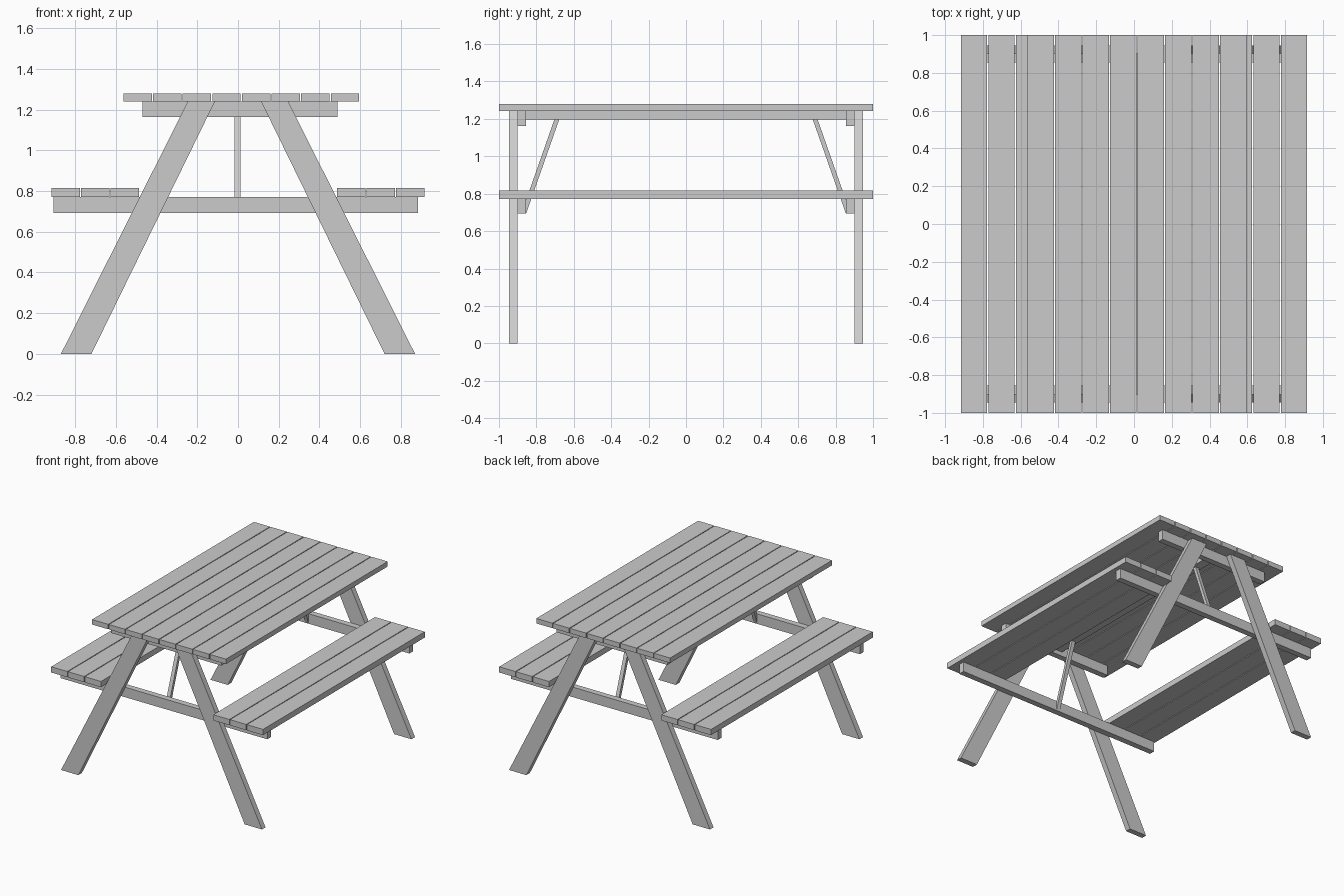
import bpy

if "Cube" in bpy.data.objects:
    bpy.data.objects.remove(bpy.data.objects["Cube"])


def prism(name, profile, axis, lo, hi):
    """Extrude a 2D profile along an axis: 'y' profile is (x, z), 'x' profile is (y, z)."""
    def place(p, d):
        return (p[0], d, p[1]) if axis == 'y' else (d, p[0], p[1])
    n = len(profile)
    verts = [place(p, lo) for p in profile] + [place(p, hi) for p in profile]
    faces = [list(range(n)), list(range(2 * n - 1, n - 1, -1))]
    faces += [[i, i + n, (i + 1) % n + n, (i + 1) % n] for i in range(n)]
    me = bpy.data.meshes.new(name)
    me.from_pydata(verts, [], faces)
    # make normals point outward whatever the profile winding
    import bmesh
    bm = bmesh.new()
    bm.from_mesh(me)
    bmesh.ops.recalc_face_normals(bm, faces=bm.faces)
    bm.to_mesh(me)
    bm.free()
    ob = bpy.data.objects.new(name, me)
    bpy.context.collection.objects.link(ob)
    return ob


def board(name, x0, x1, y0, y1, z0, z1):
    return prism(name, [(x0, z0), (x1, z0), (x1, z1), (x0, z1)], 'y', y0, y1)


PITCH, WIDTH = 0.1456, 0.1395
TOP0, TOP1 = 1.241, 1.28
SEAT0, SEAT1 = 0.771, 0.816

# tabletop planks
for i in range(8):
    x = -0.563 + i * PITCH
    board(f"tabletop_plank_{i + 1}", x, x + WIDTH, -1, 1, TOP0, TOP1)

# bench planks on both sides
for side, start in (("left", -0.917), ("right", 0.486)):
    for i in range(3):
        x = start + i * PITCH
        board(f"{side}_bench_plank_{i + 1}", x, x + WIDTH, -1, 1, SEAT0, SEAT1)

# flat beam under the middle of the tabletop
board("centre_beam", -0.04, 0.035, -0.855, 0.855, 1.196, TOP0)

for end, s in (("front", -1), ("back", 1)):
    # cross supports under the tabletop and benches
    ys = sorted((s * 0.855, s * 0.902))
    board(f"{end}_top_support", -0.47, 0.488, *ys, 1.163, TOP0)
    board(f"{end}_bench_support", -0.907, 0.885, *ys, 0.693, SEAT0)

    # slanted legs bolted outside the supports
    yl = sorted((s * 0.902, s * 0.946))
    for side, m in (("left", -1), ("right", 1)):
        prism(f"{end}_{side}_leg",
              [(m * 0.87, 0), (m * 0.72, 0), (m * 0.113, TOP0), (m * 0.246, TOP0)],
              'y', *yl)

    # diagonal brace from bench support up to the centre beam
    prism(f"{end}_brace",
          [(s * 0.855, 0.693), (s * 0.855, 0.766), (s * 0.704, 1.196), (s * 0.678, 1.196)],
          'x', -0.018, 0.012)
